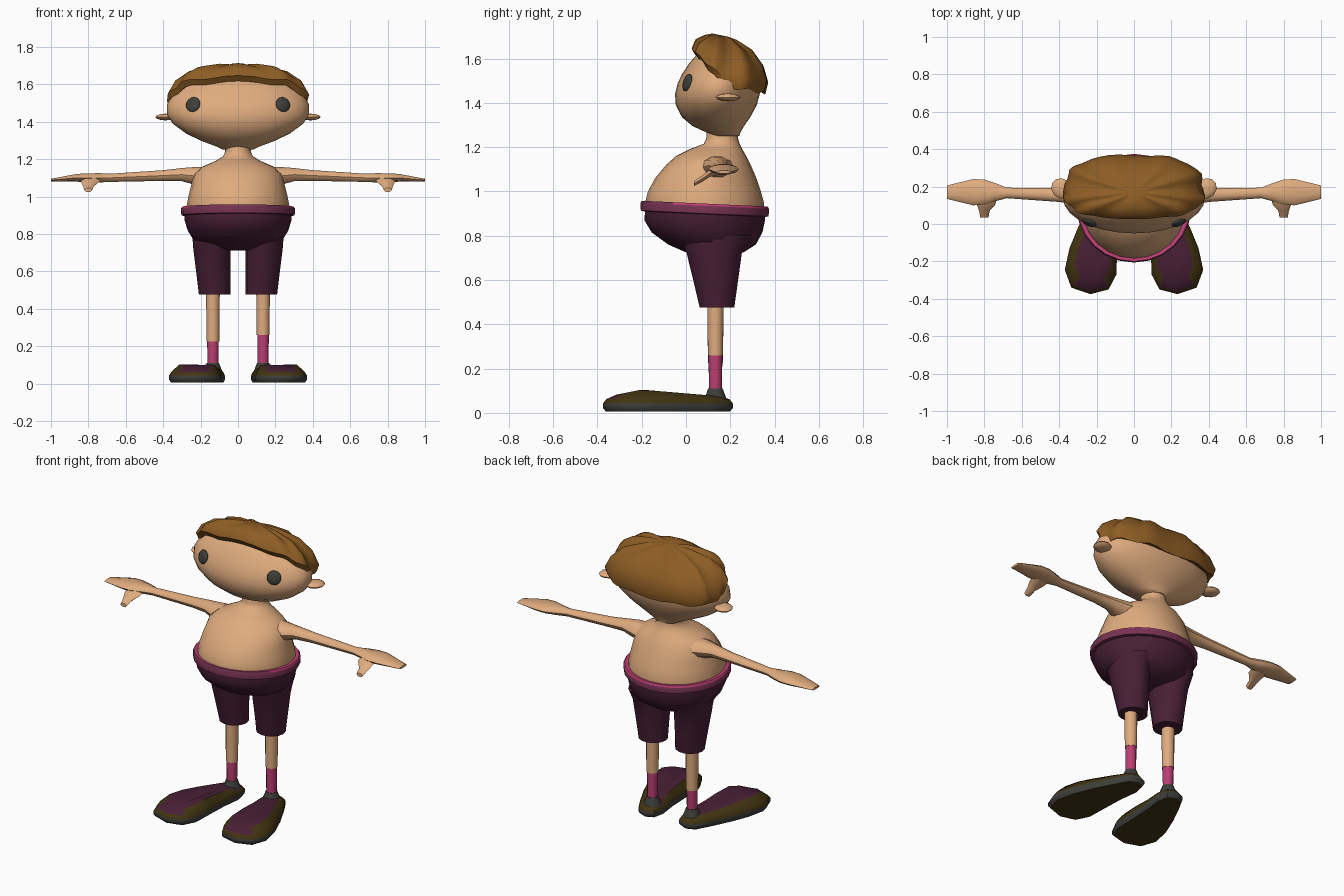
import bpy, bmesh, math
from mathutils import Vector

if "Cube" in bpy.data.objects:
    bpy.data.objects.remove(bpy.data.objects["Cube"])


def material(name, rgb):
    m = bpy.data.materials.new(name)
    m.diffuse_color = (*rgb, 1)
    m.use_nodes = True
    m.node_tree.nodes["Principled BSDF"].inputs["Base Color"].default_value = m.diffuse_color
    return m


SKIN = material("skin", (0.74, 0.41, 0.21))
HAIR = material("brown hair", (0.27, 0.11, 0.018))
PLUM = material("dark plum", (0.065, 0.014, 0.036))
BELT = material("belt plum", (0.18, 0.032, 0.085))
PINK = material("sock pink", (0.50, 0.05, 0.17))
OLIVE = material("dark olive", (0.055, 0.035, 0.006))
GREY = material("charcoal", (0.048, 0.050, 0.043))


def finish(name, bm, mats, angle=40, rule=None):
    bmesh.ops.recalc_face_normals(bm, faces=bm.faces)
    bm.normal_update()
    if rule:
        for f in bm.faces:
            f.material_index = rule(f)
    me = bpy.data.meshes.new(name)
    bm.to_mesh(me)
    bm.free()
    for m in mats:
        me.materials.append(m)
    ob = bpy.data.objects.new(name, me)
    bpy.context.collection.objects.link(ob)
    bpy.ops.object.select_all(action='DESELECT')
    ob.select_set(True)
    bpy.context.view_layer.objects.active = ob
    bpy.ops.object.shade_smooth_by_angle(angle=math.radians(angle))
    return ob


def loft(name, rings, mats, angle=40, rule=None, closed=False):
    """Skin a list of rings; ends are capped unless the loft is closed."""
    bm = bmesh.new()
    vs = [[bm.verts.new(p) for p in r] for r in rings]
    pairs = list(zip(vs, vs[1:])) + ([(vs[-1], vs[0])] if closed else [])
    for a, b in pairs:
        n = len(a)
        for i in range(n):
            j = (i + 1) % n
            bm.faces.new((a[i], a[j], b[j], b[i]))
    if not closed:
        bm.faces.new(vs[0])
        bm.faces.new(vs[-1])
    return finish(name, bm, mats, angle, rule)


def flat_ring(z, rx, yf, yb, cx=0, n=24, tilt=0):
    """Horizontal ellipse given its half width and front/back limits."""
    cy, ry = (yf + yb) / 2, (yb - yf) / 2
    out = []
    for i in range(n):
        a = 2 * math.pi * i / n
        y = cy + ry * math.sin(a)
        out.append((cx + rx * math.cos(a), y, z - tilt * (y - cy)))
    return out


def side_ring(x, cy, cz, ry, rz, n=10):
    """Ellipse across the x axis, for arms."""
    return [(x, cy + ry * math.cos(2 * math.pi * i / n),
             cz + rz * math.sin(2 * math.pi * i / n)) for i in range(n)]


def ball(name, mat, centre, radii, quat, u=12, v=8, angle=60):
    bm = bmesh.new()
    bmesh.ops.create_uvsphere(bm, u_segments=u, v_segments=v, radius=1)
    for w in bm.verts:
        p = Vector((w.co.x * radii[0], w.co.y * radii[1], w.co.z * radii[2]))
        w.co = quat @ p + Vector(centre)
    return finish(name, bm, [mat], angle)


# Head
HEAD = [(1.25, .08, .12, .24), (1.265, .11, .095, .245), (1.295, .19, .03, .262),
        (1.335, .275, -.018, .29), (1.39, .35, -.046, .32), (1.44, .38, -.05, .333),
        (1.49, .38, -.037, .335), (1.53, .36, -.018, .33), (1.58, .32, .015, .32),
        (1.63, .22, .06, .27), (1.66, .09, .12, .2)]
loft("head", [flat_ring(*r, n=28) for r in HEAD], [SKIN], 60)

# Torso with neck
TORSO = [(.90, .275, -.18, .35), (.95, .275, -.185, .352), (1.0, .265, -.172, .338),
         (1.06, .25, -.14, .318), (1.12, .235, -.09, .292), (1.16, .19, -.045, .272),
         (1.19, .12, .015, .255), (1.215, .08, .08, .242), (1.24, .068, .092, .235),
         (1.29, .07, .092, .235)]
loft("torso", [flat_ring(*r) for r in TORSO], [SKIN], 60)


# Hair cap: rings with front, side and back heights, gently waved
def hair_ring(k, rx, yf, yb, zf, zs, zb, n=48):
    ym, out = .17, []
    for i in range(n):
        a = 2 * math.pi * i / n
        s, c = math.sin(a), -math.cos(a)          # c = -1 front, 1 back
        sx = math.copysign(abs(s) ** .75, s)
        cc = abs(c) ** .75
        wave = 1 + k * (math.cos(9 * a + .6) + .5 * math.sin(14 * a))
        y = ym + cc * ((yb - ym) if c > 0 else (yf - ym)) * wave
        z = zs + cc * ((zb if c > 0 else zf) - zs)
        out.append((rx * sx * wave, y, z + k * .35 * math.cos(9 * a)))
    return out


LOCKS = [(0, .32, .10, .31, 1.63, 1.50, 1.47), (.02, .362, .05, .358, 1.61, 1.475, 1.445),
         (.02, .375, .028, .37, 1.64, 1.51, 1.495), (.02, .34, .045, .35, 1.68, 1.58, 1.565),
         (.02, .265, .085, .30, 1.70, 1.645, 1.635), (.015, .14, .12, .23, 1.708, 1.69, 1.68),
         (0, .04, .155, .185, 1.706, 1.703, 1.70)]
loft("hair", [hair_ring(*r) for r in LOCKS], [HAIR], 50)

# Shorts: seat part and waistband
SEAT = [(.91, .285, -.185, .355), (.87, .285, -.188, .357), (.815, .268, -.155, .345),
        (.76, .232, -.08, .315), (.725, .16, 0, .26), (.71, .08, .06, .2)]
loft("shorts_seat", [flat_ring(*r) for r in SEAT], [PLUM], 50)
BAND = [(.942, .27, -.175, .345), (.945, .298, -.2, .368), (.935, .305, -.206, .375),
        (.90, .303, -.204, .373), (.895, .27, -.175, .345)]
loft("waistband", [flat_ring(*r, tilt=.045) for r in BAND], [BELT, PINK], 40,
     lambda f: 1 if f.normal.z > .55 else 0, closed=True)

# Shoe outline, toe to heel, for the right-hand side of the picture
SOLE = [(.233, -.375), (.335, -.34), (.37, -.245), (.345, -.13), (.30, -.02), (.24, .10),
        (.19, .19), (.135, .212), (.085, .19), (.07, .12), (.085, 0), (.09, -.13),
        (.094, -.27), (.136, -.35)]


def shoe_ring(side, s, z=None):
    out = []
    for x, y in SOLE:
        # shrink towards the slanted centre line of the foot
        yy = -.09 + (y + .09) * (s + (1 - s) * .35)
        cx = .14 + (.2 - yy) * .16
        xx = cx + (x - (.14 + (.2 - y) * .16)) * s
        top = .105 - .085 * (yy + .2) if yy > -.2 else .105 + .2 * (yy + .2)
        out.append((side * xx, yy, top if z is None else z))
    return out


def shoe_colour(f):
    z = f.calc_center_median().z
    if f.normal.z < -.8:
        return 0
    if z < .045:
        return 1
    return 2 if f.normal.z > .85 and z > .07 else 0


for side, label, sock_top in ((1, "left", .26), (-1, "right", .225)):
    # Arm and hand
    ARM = [(.14, .14, 1.105, .09, .055), (.23, .14, 1.11, .065, .05), (.30, .147, 1.117, .045, .037),
           (.40, .155, 1.112, .037, .03), (.68, .166, 1.10, .028, .023),
           (.74, .17, 1.10, .048, .026), (.80, .17, 1.10, .068, .025),
           (.86, .17, 1.10, .070, .022), (1.0, .17, 1.088, .036, .007)]
    loft(label + "_arm", [side_ring(side * r[0], *r[1:]) for r in ARM], [SKIN], 40)
    THUMB = [(.79, .15, 1.095, .055, .02), (.79, .105, 1.08, .05, .018),
             (.80, .07, 1.055, .028, .016), (.80, .035, 1.035, .022, .012)]
    loft(label + "_thumb", [[(side * (x + rx * math.cos(k * math.pi / 3)), y,
                              z + rz * math.sin(k * math.pi / 3)) for k in range(6)]
                            for x, y, z, rx, rz in THUMB], [SKIN], 40)

    # Eye and ear
    q = Vector((side * .37, -.9, .28)).to_track_quat('Z', 'Y')
    ball(label + "_eye", GREY, (side * .24, .006, 1.492), (.041, .041, .014), q, 16, 8)
    q = Vector((side * .7, .7, 0)).to_track_quat('X', 'Z')
    ball(label + "_ear", SKIN, (side * .388, .19, 1.425), (.058, .052, .018), q, 10, 6, 35)

    # Trouser leg
    CUFF = [(.80, .10, -.03, .30, .145), (.72, .10, .0, .255, .139), (.60, .092, .03, .238, .132),
            (.475, .084, .06, .22, .125)]
    loft(label + "_shorts_leg", [flat_ring(z, rx, a, b, side * cx, 14)
                                 for z, rx, a, b, cx in CUFF], [PLUM], 50)

    # Bare shin, sock and ankle collar
    for part, mat, prof in (
            ("_shin", SKIN, ((.52, .037), (sock_top, .034))),
            ("_sock", PINK, ((sock_top + .004, .031), (.10, .029))),
            ("_ankle_collar", GREY, ((.11, .033), (.09, .04), (.06, .052)))):
        loft(label + part, [flat_ring(z, r, .133 - r, .133 + r, side * .134, 12)
                            for z, r in prof], [mat], 40)

    # Shoe: olive body, charcoal rim, plum upper
    rings = [shoe_ring(side, .93, .006), shoe_ring(side, 1, .022), shoe_ring(side, 1, .042),
             shoe_ring(side, .92, .062), shoe_ring(side, .68), shoe_ring(side, .3)]
    loft(label + "_shoe", rings, [OLIVE, GREY, PLUM], 45, shoe_colour)
